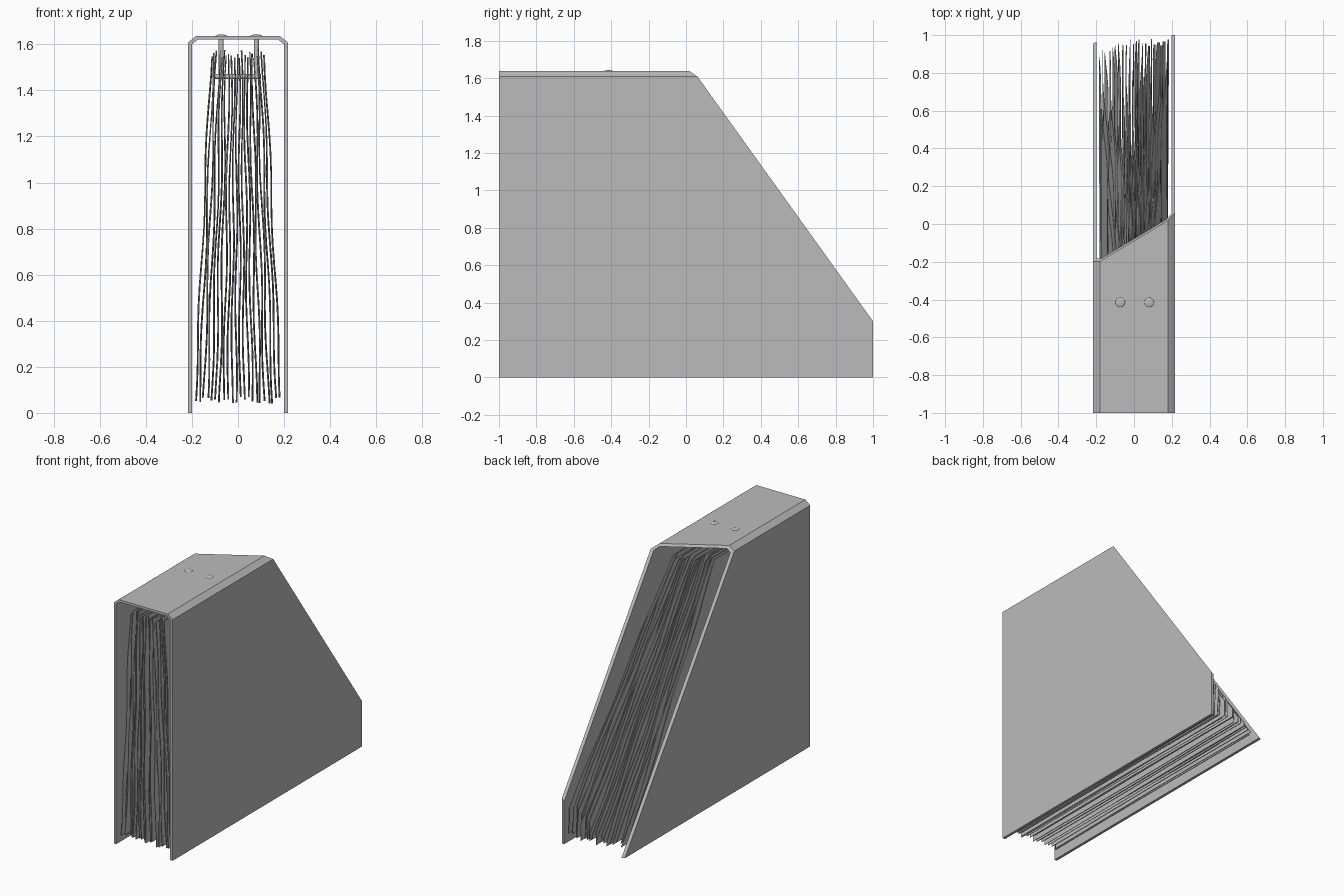
import bpy, bmesh, math, random
from mathutils import Vector

random.seed(4)
cube = bpy.data.objects.get("Cube")
if cube:
    bpy.data.objects.remove(cube, do_unlink=True)

grey = bpy.data.materials.new("plain grey")
grey.use_nodes = True
COLOUR = (0.5, 0.5, 0.5, 1)
grey.diffuse_color = COLOUR
grey.node_tree.nodes["Principled BSDF"].inputs["Base Color"].default_value = COLOUR

# Sloped plane that trims the back of the cover and the sheets
SLOPE = 1.394
CUT_POINT = Vector((0.217, 0.06, 1.61))
CUT_NORMAL = Vector((-0.6, 1, 1 / SLOPE)).normalized()


def trim(bm, point, normal, fill=True):
    geom = bm.verts[:] + bm.edges[:] + bm.faces[:]
    cut = bmesh.ops.bisect_plane(bm, geom=geom, plane_co=point, plane_no=normal, clear_outer=True)
    if fill:
        edges = [e for e in cut["geom_cut"] if isinstance(e, bmesh.types.BMEdge)]
        bmesh.ops.holes_fill(bm, edges=edges)


def finish(bm, name):
    bmesh.ops.recalc_face_normals(bm, faces=bm.faces)
    mesh = bpy.data.meshes.new(name)
    bm.to_mesh(mesh)
    bm.free()
    mesh.materials.append(grey)
    obj = bpy.data.objects.new(name, mesh)
    bpy.context.collection.objects.link(obj)
    return obj


# Folded cover: one channel profile with chamfered shoulders, extruded and trimmed
outer = [(0.217, 0), (0.217, 1.608), (0.181, 1.637)]
inner = [(0.174, 1.621), (0.199, 1.6), (0.199, 0)]
mirror = lambda pts: [(-x, z) for x, z in reversed(pts)]
profile = outer + mirror(outer) + mirror(inner) + inner
bm = bmesh.new()
face = bm.faces.new([bm.verts.new((x, -1, z)) for x, z in profile])
grown = bmesh.ops.extrude_face_region(bm, geom=[face])
bmesh.ops.translate(bm, verts=[v for v in grown["geom"] if isinstance(v, bmesh.types.BMVert)], vec=(0, 2, 0))
trim(bm, CUT_POINT, CUT_NORMAL)
finish(bm, "cover")

# Loose hanging sheets, fanned out towards the bottom and gently wavy
SHEETS, COLS, ROWS = 22, 10, 18
for i in range(SHEETS):
    t = i / (SHEETS - 1) * 2 - 1
    front = -0.96 + random.uniform(-0.02, 0.02)
    back = 0.96 + random.uniform(-0.02, 0.02)
    low, high = random.uniform(0.04, 0.07), random.uniform(1.54, 1.58)
    phase, twist = random.uniform(0, 6), random.uniform(0, 6)
    bm = bmesh.new()
    grid = []
    for r in range(ROWS + 1):
        z = low + (high - low) * r / ROWS
        spread = 0.188 - 0.072 * (z / 1.57)
        row = []
        for c in range(COLS + 1):
            y = front + (back - front) * c / COLS
            wave = 0.0045 * math.sin(z * 9 + phase) + 0.0025 * math.sin(y * 3 + z * 4 + twist)
            row.append(bm.verts.new((t * spread + wave, y, z)))
        grid.append(row)
    for a, b in zip(grid, grid[1:]):
        for c in range(COLS):
            bm.faces.new((a[c], a[c + 1], b[c + 1], b[c]))
    inset = random.uniform(0.02, 0.04)
    trim(bm, CUT_POINT - CUT_NORMAL * inset, CUT_NORMAL, fill=False)
    sheet = finish(bm, f"sheet_{i + 1}")
    solid = sheet.modifiers.new("thickness", "SOLIDIFY")
    solid.thickness = 0.003
    solid.offset = 0

# Fastener: two domed pins through the top, joined by a bar under the sheets' top edge
PIN_Y = -0.415
for side, x in (("right", -0.073), ("left", 0.08)):
    bpy.ops.mesh.primitive_cylinder_add(vertices=16, radius=0.011, depth=0.18, location=(x, PIN_Y, 1.545))
    shaft = bpy.context.object
    shaft.name = f"{side}_pin_shaft"
    bpy.ops.mesh.primitive_uv_sphere_add(segments=24, ring_count=12, radius=0.026, location=(x, PIN_Y, 1.635))
    head = bpy.context.object
    head.name = f"{side}_pin_head"
    head.scale.z = 0.3
    for part in (shaft, head):
        part.data.materials.append(grey)
        bpy.ops.object.select_all(action="DESELECT")
        part.select_set(True)
        bpy.context.view_layer.objects.active = part
        bpy.ops.object.shade_smooth_by_angle()

bpy.ops.mesh.primitive_cylinder_add(vertices=16, radius=0.011, depth=0.2,
                                    location=(0, PIN_Y, 1.46), rotation=(0, math.pi / 2, 0))
bar = bpy.context.object
bar.name = "fastener_bar"
bar.data.materials.append(grey)
bpy.ops.object.shade_smooth_by_angle()
